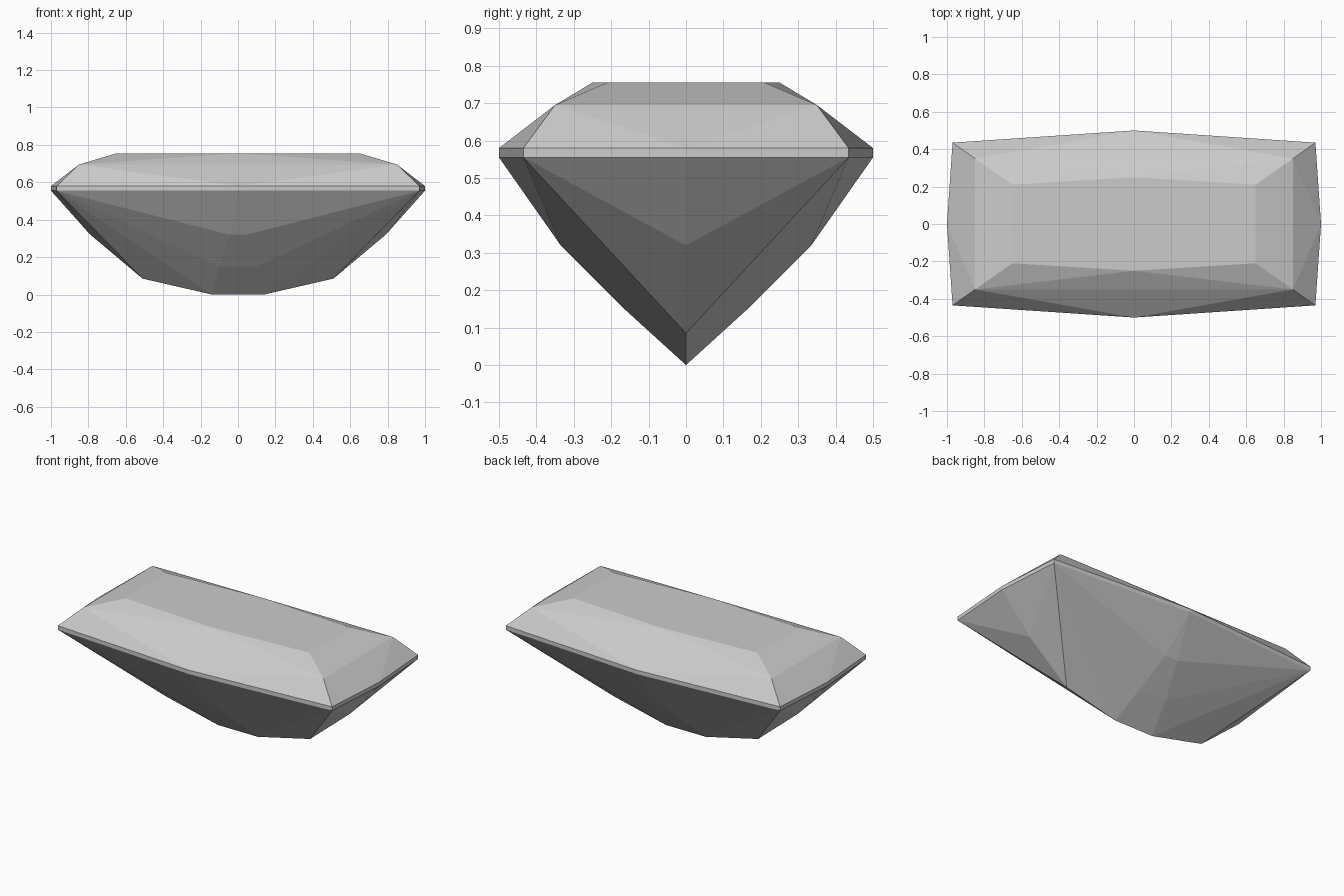
import bpy, bmesh
from mathutils import Vector

cube = bpy.data.objects.get("Cube")
if cube:
    bpy.data.objects.remove(cube, do_unlink=True)

stone = bpy.data.materials.new("grey stone")
stone.use_nodes = True
colour = (0.6, 0.6, 0.6, 1)
stone.diffuse_color = colour
stone.node_tree.nodes["Principled BSDF"].inputs["Base Color"].default_value = colour

GIRDLE_TOP, GIRDLE_BOTTOM = 0.58, 0.555
BEZEL, TABLE = 0.695, 0.755
INSIDE = Vector((0, 0, 0.5))
bm = bmesh.new()


def facet(*points):
    """Add one facet, facing out of the stone."""
    face = bm.faces.new([bm.verts.new(p) for p in points])
    face.normal_update()
    if face.normal.dot(face.calc_center_median() - INSIDE) < 0:
        face.normal_flip()


def on_x(p):
    return (p[0], 0, p[2])


def on_y(p):
    return (0, p[1], p[2])


# Girdle outline of one quarter: front middle, corner, end middle
outline = [(0, -0.5), (0.97, -0.435), (1, 0)]
top_front, top_corner, top_end = [(x, y, GIRDLE_TOP) for x, y in outline]
low_front, low_corner, low_end = [(x, y, GIRDLE_BOTTOM) for x, y in outline]
facet(low_front, low_corner, top_corner, top_front)
facet(low_corner, low_end, top_end, top_corner)

# Crown: table, bezel facets and upper girdle facets
table_corner = (0.65, -0.21, TABLE)
table_front = (0, -0.25, TABLE)
bezel = (0.85, -0.35, BEZEL)
facet((0, 0, TABLE), on_x(table_corner), table_corner, table_front)
facet(table_front, table_corner, bezel)
facet(table_front, bezel, on_y(bezel))
facet(on_y(bezel), bezel, top_front)
facet(top_front, bezel, top_corner)
facet(table_corner, on_x(table_corner), on_x(bezel), bezel)
facet(bezel, on_x(bezel), top_end)
facet(bezel, top_end, top_corner)

# Pavilion: facets fan from the corner down the front, along the keel and up the end
front_steps = [(0.045, -0.335, 0.32), (0.1, -0.165, 0.15), (0.14, 0, 0)]
keel_steps = [(0.51, 0, 0.085), (0.79, 0, 0.32)]
chain = [low_front] + front_steps + keel_steps + [low_end]
for a, b in zip(chain, chain[1:]):
    facet(low_corner, a, b)

# Narrow strip of facets down the middle of the front
facet(low_front, front_steps[0], on_y(front_steps[0]))
for a, b in zip(front_steps, front_steps[1:]):
    facet(on_y(a), a, b, on_y(b))

bmesh.ops.remove_doubles(bm, verts=bm.verts, dist=0.0001)
mesh = bpy.data.meshes.new("cut_gemstone")
bm.to_mesh(mesh)
bm.free()
mesh.materials.append(stone)
gem = bpy.data.objects.new("cut_gemstone", mesh)
bpy.context.collection.objects.link(gem)

# Mirror the quarter to all four sides
mirror = gem.modifiers.new("four_sides", "MIRROR")
mirror.use_axis = (True, True, False)
mirror.merge_threshold = 0.0001
